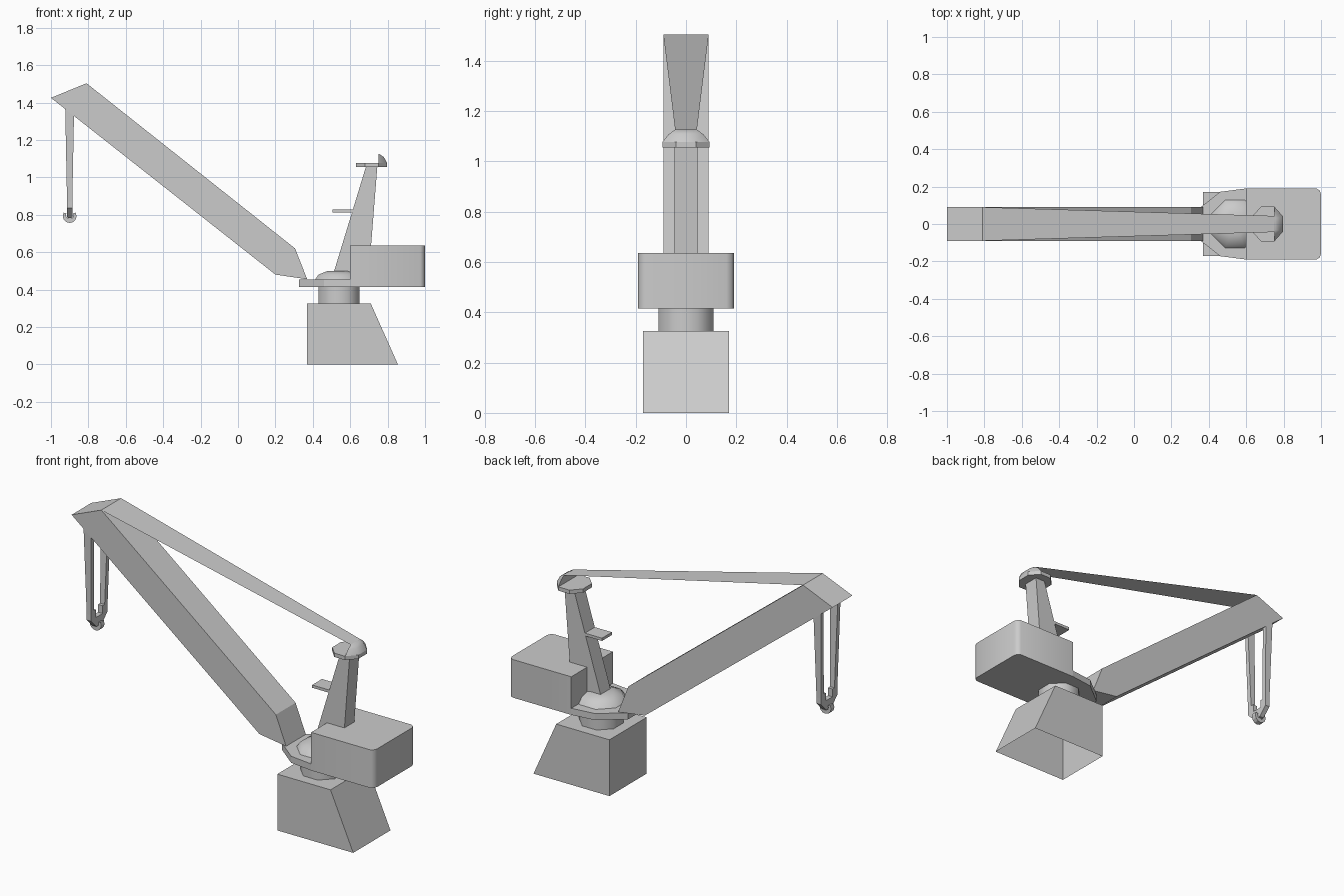
import bpy, bmesh, math

if "Cube" in bpy.data.objects:
    bpy.data.objects.remove(bpy.data.objects["Cube"], do_unlink=True)

grey = bpy.data.materials.new("light_grey")
grey.use_nodes = True
grey.diffuse_color = (0.6, 0.6, 0.6, 1)
grey.node_tree.nodes["Principled BSDF"].inputs["Base Color"].default_value = (0.6, 0.6, 0.6, 1)


def loft(name, rings, caps=(True, True), smooth=0):
    """Skin a stack of closed rings, with optional end caps."""
    bm = bmesh.new()
    loops = [[bm.verts.new(p) for p in ring] for ring in rings]
    n = len(loops[0])
    for a, b in zip(loops, loops[1:]):
        for i in range(n):
            j = (i + 1) % n
            bm.faces.new((a[i], a[j], b[j], b[i]))
    if caps[0]:
        bm.faces.new(loops[0][::-1])
    if caps[1]:
        bm.faces.new(loops[-1])
    bmesh.ops.recalc_face_normals(bm, faces=bm.faces)
    mesh = bpy.data.meshes.new(name)
    bm.to_mesh(mesh)
    bm.free()
    mesh.materials.append(grey)
    obj = bpy.data.objects.new(name, mesh)
    bpy.context.collection.objects.link(obj)
    if smooth:
        bpy.ops.object.select_all(action='DESELECT')
        obj.select_set(True)
        bpy.context.view_layer.objects.active = obj
        bpy.ops.object.shade_smooth_by_angle(angle=math.radians(smooth))
    return obj


def side_prism(name, profile, y0, y1):
    """Extrude an x-z profile along y."""
    return loft(name, [[(x, y, z) for x, z in profile] for y in (y0, y1)])


def plan_prism(name, half, z0, z1, smooth=0):
    """Extrude an x-y outline, mirrored across y = 0, along z."""
    outline = half + [(x, -y) for x, y in reversed(half)]
    return loft(name, [[(x, y, z) for x, y in outline] for z in (z0, z1)], smooth=smooth)


def octagon(cx, apothem, z):
    r = apothem / math.cos(math.pi / 8)
    angles = [math.pi / 8 + i * math.pi / 4 for i in range(8)]
    return [(cx + r * math.cos(a), r * math.sin(a), z) for a in angles]


def rect(x0, x1, y, z):
    return [(x0, -y, z), (x1, -y, z), (x1, y, z), (x0, y, z)]


# Foundation, open underneath, with one sloping side
loft("foundation", [rect(0.37, 0.855, 0.17, 0), rect(0.37, 0.71, 0.17, 0.325)], caps=(False, True))

# Slewing column and domed bearing
PIVOT = 0.54
loft("slewing_column", [octagon(PIVOT, 0.11, z) for z in (0.325, 0.415)], smooth=50)
loft("bearing_dome", [octagon(PIVOT, a, z) for a, z in
                      ((0.13, 0.45), (0.11, 0.48), (0.06, 0.5))], smooth=50)

# Turntable deck and machinery house
plan_prism("turntable_deck", [(0.325, 0.065), (0.46, 0.172), (0.6, 0.19)], 0.415, 0.453)
plan_prism("machinery_house", [(0.6, 0.19), (0.975, 0.19), (0.992, 0.18), (1.0, 0.16)],
           0.415, 0.635, smooth=50)

# Leaning mast with a small service platform
loft("mast", [rect(0.5, 0.697, 0.045, 0.453), rect(0.685, 0.745, 0.045, 1.06)])
loft("service_platform", [rect(0.505, 0.63, 0.045, z) for z in (0.812, 0.828)])

# Mast cap and the half-dome sheave cover at its rear
plan_prism("mast_cap", [(0.63, 0.04), (0.68, 0.093), (0.75, 0.093), (0.797, 0.04)], 1.055, 1.077)
loft("sheave_cover", [
    [(0.75, -0.093, 1.077), (0.797, -0.04, 1.077), (0.797, 0.04, 1.077), (0.75, 0.093, 1.077)],
    [(0.75, -0.068, 1.108), (0.78, -0.035, 1.108), (0.78, 0.035, 1.108), (0.75, 0.068, 1.108)],
    [(0.75, -0.043, 1.125), (0.755, -0.03, 1.125), (0.755, 0.03, 1.125), (0.75, 0.043, 1.125)],
], smooth=50)

# Jib arm
side_prism("jib", [(-1, 1.425), (-0.81, 1.503), (0.305, 0.62), (0.37, 0.455), (0.2, 0.48)],
           -0.09, 0.09)

# Flat luffing stay from the jib head to the mast cap
loft("luffing_stay", [[(-0.81, -0.09, 1.503), (-0.81, 0.09, 1.503),
                       (0.75, 0.043, 1.125), (0.75, -0.043, 1.125)]], caps=(False, True))

# Pair of hoist hangers, tapering and leaning inwards
HOOK_X = -0.9
for side, name in ((1, "left_hanger"), (-1, "right_hanger")):
    rings = []
    for half, outer, inner, z in ((0.024, 0.09, 0.065, 1.38), (0.014, 0.075, 0.048, 0.87)):
        rings.append([(HOOK_X + sx * half, side * y, z) for sx, y in
                      ((-1, outer), (1, outer), (1, inner), (-1, inner))])
    loft(name, rings)

# Notched yoke joining the hangers
half_yoke = [(0.03, 0.84), (0.03, 0.885), (0.075, 0.885), (0.075, 0.835), (0.025, 0.785)]
yoke = half_yoke + [(-y, z) for y, z in reversed(half_yoke)]
loft("hook_yoke", [[(HOOK_X + dx, y, z) for y, z in yoke] for dx in (-0.014, 0.014)])

# Double hook: a crescent swept below the yoke, and its shank
arc = [math.radians(a) for a in range(150, 391, 30)]
crescent = [(HOOK_X + 0.037 * math.cos(a), 0.793 + 0.037 * math.sin(a)) for a in arc]
crescent += [(HOOK_X + 0.02 * math.cos(a), 0.797 + 0.02 * math.sin(a)) for a in reversed(arc)]
side_prism("double_hook", crescent, -0.015, 0.015)
loft("hook_shank", [rect(HOOK_X - 0.01, HOOK_X + 0.01, 0.012, z) for z in (0.77, 0.8)])
